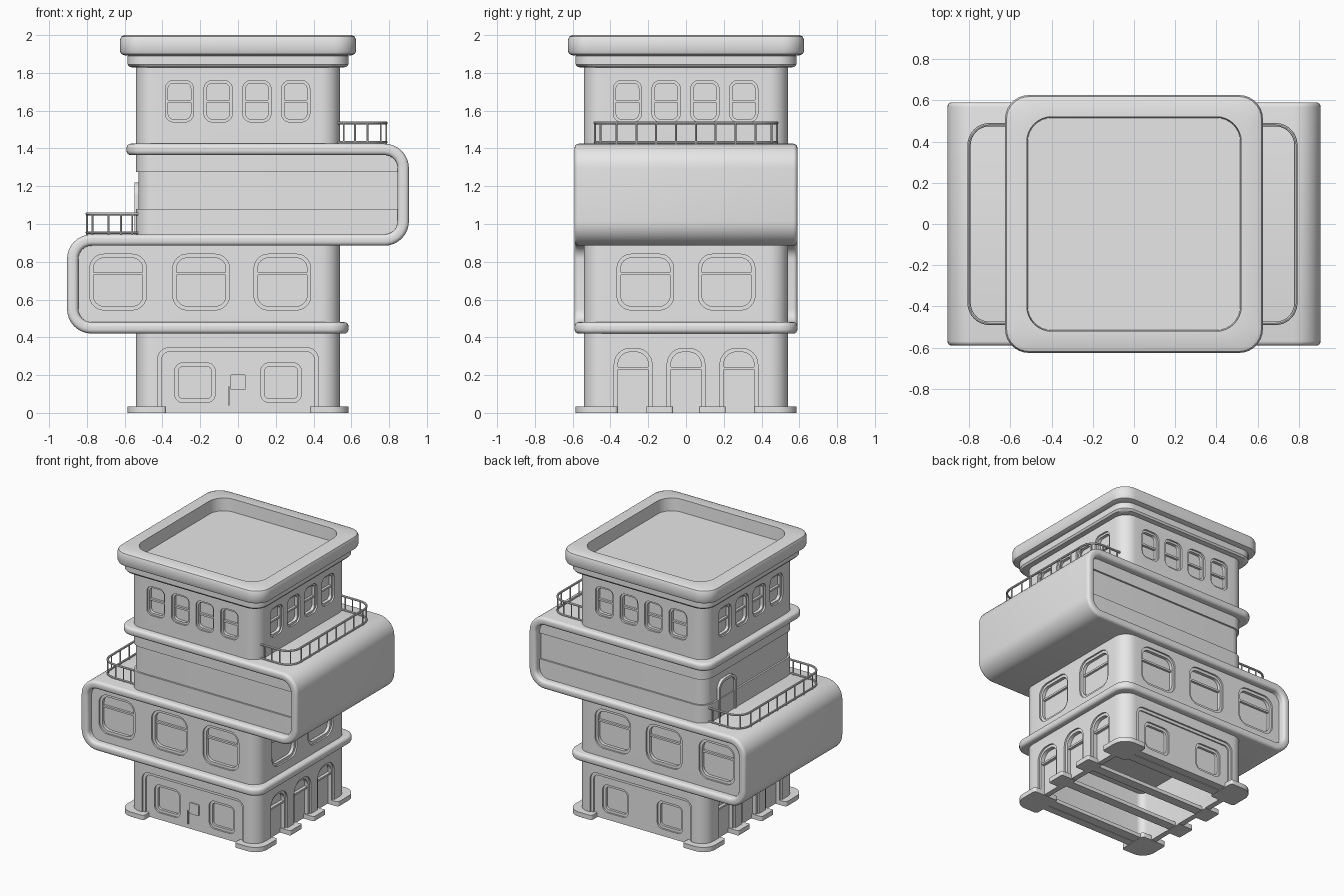
import bpy, bmesh
from math import sin, cos, pi, radians

cube = bpy.data.objects.get("Cube")
if cube:
    bpy.data.objects.remove(cube, do_unlink=True)

grey = bpy.data.materials.new("plain_grey")
grey.use_nodes = True
grey.diffuse_color = (0.8, 0.8, 0.8, 1)
grey.node_tree.nodes["Principled BSDF"].inputs["Base Color"].default_value = (0.8, 0.8, 0.8, 1)


def activate(obj):
    bpy.ops.object.select_all(action='DESELECT')
    obj.select_set(True)
    bpy.context.view_layer.objects.active = obj


def finish(obj):
    activate(obj)
    bpy.ops.object.shade_smooth_by_angle(angle=radians(35))
    return obj


def loft(name, rings, wrap=False, closed=True, ladder=False):
    """Skin a list of point rings; wrap joins last to first, ladder caps with quads."""
    bm = bmesh.new()
    rows = [[bm.verts.new(p) for p in ring] for ring in rings]
    n, m = len(rows[0]), len(rows)
    for i in range(m if wrap else m - 1):
        a, b = rows[i], rows[(i + 1) % m]
        for j in range(n if closed else n - 1):
            k = (j + 1) % n
            bm.faces.new((a[j], a[k], b[k], b[j]))
    if ladder:
        for row in (rows[0], rows[-1]):
            for j in range(n // 2 - 1):
                bm.faces.new((row[j], row[j + 1], row[n - 2 - j], row[n - 1 - j]))
    elif not wrap:
        bm.faces.new(rows[0])
        bm.faces.new(rows[-1])
    elif not closed:
        bm.faces.new([r[0] for r in rows])
        bm.faces.new([r[-1] for r in rows])
    bmesh.ops.recalc_face_normals(bm, faces=bm.faces)
    mesh = bpy.data.meshes.new(name)
    bm.to_mesh(mesh)
    bm.free()
    mesh.materials.append(grey)
    obj = bpy.data.objects.new(name, mesh)
    bpy.context.collection.objects.link(obj)
    return finish(obj)


def outline(x0, x1, y0, y1, radii, seg=8):
    """Rounded rectangle, corners in order: low right, high right, high left, low left."""
    corners = ((x1, y0, -1, 1), (x1, y1, -1, -1), (x0, y1, 1, -1), (x0, y0, 1, 1))
    pts = []
    for i, ((x, y, sx, sy), r) in enumerate(zip(corners, radii)):
        if r == 0:
            pts.append((x, y))
            continue
        for k in range(seg + 1):
            a = (i - 1) * pi / 2 + k / seg * pi / 2
            pts.append((x + sx * r + r * cos(a), y + sy * r + r * sin(a)))
    return pts


def flat(pts, z):
    return [(x, y, z) for x, y in pts]


def square(half, z, r):
    return flat(outline(-half, half, -half, half, [r] * 4), z)


SIDES = {"front": lambda u, v, d: (u, -d, v), "back": lambda u, v, d: (u, d, v),
         "right": lambda u, v, d: (d, u, v), "left": lambda u, v, d: (-d, u, v)}


def on_wall(side, pts, d):
    return [SIDES[side](u, v, d) for u, v in pts]


def slab(name, side, u0, u1, v0, v1, d0, d1, radii=(0, 0, 0, 0)):
    pts = outline(u0, u1, v0, v1, radii)
    return loft(name, [on_wall(side, pts, d0), on_wall(side, pts, d1)])


def frame(name, side, u0, u1, v0, v1, r, inset, d0, d1, arch=False):
    """Raised surround; an arch has no bottom member."""
    low, ri = (0 if arch else r), max(r - inset, 0.01)
    a = outline(u0, u1, v0, v1, (low, r, r, low))
    b = outline(u0 + inset, u1 - inset, v0 if arch else v0 + inset, v1 - inset,
                (0 if arch else ri, ri, ri, 0 if arch else ri))
    rings = [on_wall(side, p, d) for p, d in ((a, d0), (a, d1), (b, d1), (b, d0))]
    return loft(name, rings, wrap=True, closed=not arch)


def cut(body, cutters):
    for c in cutters:
        c.hide_render = True
        mod = body.modifiers.new("cut", 'BOOLEAN')
        mod.operation, mod.solver, mod.object = 'DIFFERENCE', 'EXACT', c
        activate(body)
        bpy.ops.object.modifier_apply(modifier=mod.name)
        bpy.data.objects.remove(c, do_unlink=True)
    finish(body)


def window(name, side, uc, width, v0, v1, r, inset, wall, bar=None, arch=False, depth=0.035):
    """Frame and bar set in a niche; returns the niche cutter."""
    u0, u1 = uc - width / 2, uc + width / 2
    low = 0 if arch else r
    frame(name + "_frame", side, u0, u1, v0, v1, r, inset, wall - depth - 0.002, wall - 0.012, arch)
    if bar:
        slab(name + "_bar", side, u0 + inset / 2, u1 - inset / 2, bar, bar + 0.014,
             wall - depth - 0.002, wall - 0.018)
    return slab(name + "_cutter", side, u0, u1, v0 - (0.03 if arch else 0), v1,
                wall - depth, wall + 0.05, (low, r, r, low))


# Ground floor: hollow shell with door arches and two panelled walls
ground = loft("ground_floor_walls", [square(0.54, 0.003, 0.1), square(0.54, 0.45, 0.1)])
cuts = [loft("hollow_cutter", [square(0.46, -0.1, 0.05), square(0.46, 0.4, 0.05)])]
for side in ("front", "back"):
    cuts.append(window(side + "_panel", side, 0, 0.85, 0.003, 0.345, 0.06, 0.022, 0.54,
                       arch=True, depth=0.022))
    for i in (-1, 1):
        cuts.append(window(f"ground_{side}_window", side, 0.228 * i, 0.215, 0.055, 0.265,
                           0.045, 0.02, 0.518, depth=0.03))
for side in ("left", "right"):
    for i in (-1, 0, 1):
        cuts.append(window(f"{side}_arch", side, 0.28 * i, 0.2, 0.003, 0.342, 0.085, 0.02,
                           0.54, bar=0.23, arch=True, depth=0.04))
cut(ground, cuts)
slab("entrance_plate", "front", -0.04, 0.04, 0.12, 0.205, 0.51, 0.526, [0.01] * 4)
slab("entrance_handle", "front", -0.054, -0.046, 0.04, 0.14, 0.51, 0.532)

# Feet and floor beams
for sx in (-1, 1):
    for sy in (-1, 1):
        pts = [(sx * x, sy * y) for x, y in outline(0.38, 0.585, 0.36, 0.585, (0.02, 0.1, 0.02, 0.02))]
        loft("corner_foot", [flat(pts, 0), flat(pts, 0.035)])
        pts = [(sx * x, sy * y) for x, y in outline(0.46, 0.585, 0.07, 0.21, [0.01] * 4)]
        loft("pier_foot", [flat(pts, 0), flat(pts, 0.035)])
for y in (-0.42, -0.14, 0.14, 0.42):
    pts = outline(-0.5, 0.5, y - 0.035, y + 0.035, [0] * 4)
    loft("floor_beam", [flat(pts, 0.002), flat(pts, 0.03)])

# Second storey, reaching out to the -x side
pts = outline(-0.85, 0.54, -0.54, 0.54, (0.1, 0.1, 0, 0))
second = loft("second_storey", [flat(pts, 0.455), flat(pts, 0.915)])
spots = [(s, u) for s in ("front", "back") for u in (-0.635, -0.195, 0.235)]
spots += [("right", -0.215), ("right", 0.215)]
cut(second, [window(f"second_{s}_window", s, u, 0.3, 0.545, 0.84, 0.075, 0.02, 0.54, bar=0.73)
             for s, u in spots])

# Third storey, reaching out to the +x side, with a recessed ribbon band
rings = []
for z, e in ((0.92, 0), (1.08, 0), (1.08, 0.013), (1.275, 0.013), (1.275, 0), (1.39, 0)):
    r = 0.1 - e
    rings.append(flat(outline(-0.54 + e, 0.85, e - 0.54, 0.54 - e, (0, 0, r, r)), z))
loft("third_storey", rings)
slab("terrace_door", "left", 0.19, 0.37, 0.94, 1.2, 0.5, 0.534, (0, 0.05, 0.05, 0))
frame("terrace_door_frame", "left", 0.175, 0.385, 0.94, 1.22, 0.07, 0.02, 0.5, 0.548, arch=True)

# Top storey
top = loft("top_storey", [square(0.54, 1.39, 0.1), square(0.54, 1.85, 0.1)])
cut(top, [window(f"top_{s}_window", s, u, 0.15, 1.54, 1.76, 0.045, 0.015, 0.54, bar=1.643)
          for s in SIDES for u in (-0.31, -0.105, 0.1, 0.305)])

# Continuous S-shaped ribbon slab: stations are x, z, normal, half width, edge direction
T, B, W, STEPS = 0.03, 0.022, 0.59, 8
stations = []


def free_end(tip, z, sign, nz, order):
    for k in order:
        a = k / STEPS * pi / 2
        stations.append((tip - sign * 0.1 + sign * 0.1 * cos(a), z, 0, nz,
                         W - 0.1 + 0.1 * sin(a), sign * cos(a), sin(a)))


def bend(cx, cz, start, stop, sign):
    for k in range(STEPS + 1):
        a = radians(start + (stop - start) * k / STEPS)
        stations.append((cx + 0.1 * cos(a), cz + 0.1 * sin(a), sign * cos(a), sign * sin(a), W, 0, 1))


free_end(0.585, 0.45, 1, -1, range(STEPS + 1))
bend(-0.775, 0.55, -90, -180, 1)
bend(-0.775, 0.815, 180, 90, 1)
bend(0.775, 1.015, -90, 0, -1)
bend(0.775, 1.295, 0, 90, -1)
free_end(-0.59, 1.395, -1, -1, range(STEPS, -1, -1))

edge = []
for k in range(5):
    a = pi / 2 * (1 - k / 4)
    edge.append((T - B + B * sin(a), B - B * cos(a)))
edge += [(-h, e) for h, e in reversed(edge)]
rings = []
for x, z, nx, nz, w, tx, ty in stations:
    half = [(x + nx * h - tx * e, w - ty * e, z + nz * h) for h, e in edge]
    rings.append(half + [(px, -py, pz) for px, py, pz in reversed(half)])
loft("ribbon_slab", rings, ladder=True)

# Cornice and hollowed roof
loft("cornice", [square(h, z, r) for h, z, r in (
    (0.555, 1.828, 0.1), (0.575, 1.832, 0.1), (0.585, 1.845, 0.1), (0.585, 1.89, 0.1), (0.56, 1.9, 0.1))])
loft("roof", [square(h, z, r) for h, z, r in (
    (0.6, 1.893, 0.1), (0.618, 1.9, 0.11), (0.625, 1.915, 0.115), (0.625, 1.975, 0.115),
    (0.618, 1.992, 0.11), (0.6, 2.0, 0.1), (0.52, 2.0, 0.12), (0.515, 1.905, 0.115))])


# Terrace railings
def rail(name, pts, radius, closed=False):
    data = bpy.data.curves.new(name, 'CURVE')
    data.dimensions, data.bevel_depth, data.bevel_resolution = '3D', radius, 2
    data.use_fill_caps = True
    spline = data.splines.new('POLY')
    spline.points.add(len(pts) - 1)
    for p, co in zip(spline.points, pts):
        p.co = (*co, 1)
    data.materials.append(grey)
    obj = bpy.data.objects.new(name, data)
    bpy.context.collection.objects.link(obj)
    activate(obj)
    bpy.ops.object.convert(target='MESH')
    finish(bpy.context.object)


for label, sign, base, height, reach in (("left", 1, 1.42, 0.115, 0.785), ("right", -1, 0.942, 0.112, 0.8)):
    path = outline(0.53, reach, -0.482, 0.482, (0.1, 0.1, 0, 0))
    path = [path[-1]] + path[:-1]
    for z, radius in ((base + 0.012, 0.007), (base + height, 0.008)):
        rail(label + "_rail", [(sign * x, y, z) for x, y in path], radius)
    posts = [(reach, -0.368 + 0.105 * i) for i in range(8)]
    posts += [(x, s * y) for s in (-1, 1) for x, y in
              ((0.56, 0.482), (0.62, 0.482), (0.685, 0.482), (reach - 0.029, 0.453))]
    for x, y in posts:
        rail(label + "_post", [(sign * x, y, base), (sign * x, y, base + height)], 0.005)
